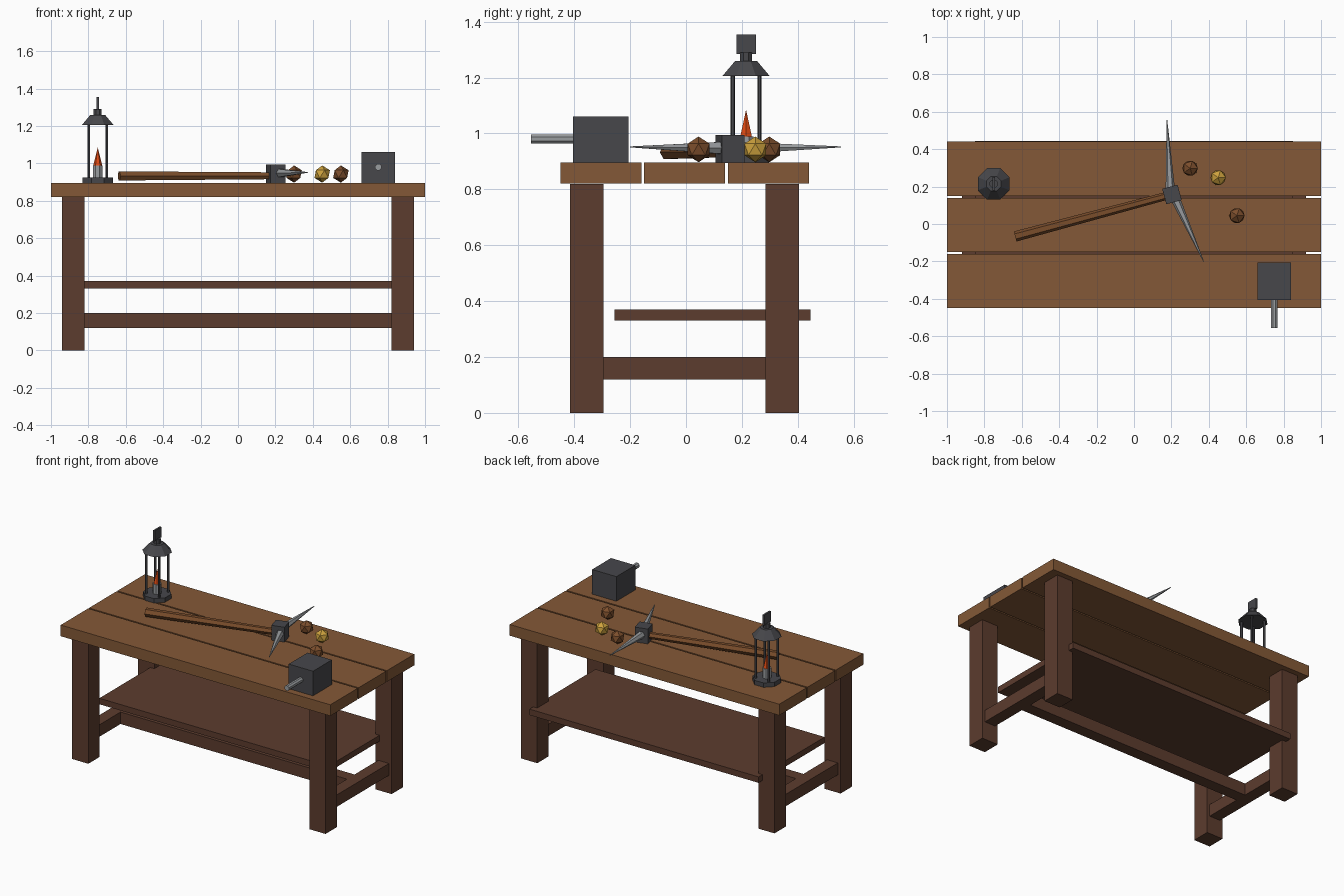
import bpy
import math
from mathutils import Vector

if "Cube" in bpy.data.objects:
    bpy.data.objects.remove(bpy.data.objects["Cube"], do_unlink=True)


def material(name, hex_code):
    m = bpy.data.materials.new(name)
    srgb = [int(hex_code[i:i + 2], 16) / 255 for i in (0, 2, 4)]
    color = [((c + 0.055) / 1.055) ** 2.4 for c in srgb] + [1.0]
    m.diffuse_color = color
    m.use_nodes = True
    m.node_tree.nodes["Principled BSDF"].inputs["Base Color"].default_value = color
    return m


plank_wood = material("plank wood", "845937")
frame_wood = material("dark frame wood", "5C3C2E")
handle_wood = material("handle wood", "7A4D2B")
iron = material("dark iron", "47474B")
steel = material("pale steel", "9A9DA0")
copper = material("copper ore", "7C4E2C")
gold = material("gold ore", "CDA23E")
fire = material("flame orange", "E04A12")


def finish(name, mat):
    obj = bpy.context.object
    obj.name = name
    obj.data.materials.append(mat)
    return obj


def box(name, center, size, mat, turn=0):
    bpy.ops.mesh.primitive_cube_add(size=1, location=center, rotation=(0, 0, turn))
    obj = finish(name, mat)
    obj.scale = size
    return obj


def rod(name, start, end, r1, r2, sides, mat, spin=0):
    """Tapered prism running from start to end."""
    a, b = Vector(start), Vector(end)
    bpy.ops.mesh.primitive_cone_add(vertices=sides, radius1=r1, radius2=r2,
                                    depth=(b - a).length, location=(a + b) / 2)
    obj = finish(name, mat)
    obj.rotation_mode = 'QUATERNION'
    turn = (b - a).to_track_quat('Z', 'Y')
    obj.rotation_quaternion = turn @ Vector((0, 0, 1)).to_track_quat('Z', 'Y')
    # spin the cross-section about its own axis
    for v in obj.data.vertices:
        x, y, z = v.co
        v.co = (x * math.cos(spin) - y * math.sin(spin),
                x * math.sin(spin) + y * math.cos(spin), z)
    return obj


# Table: three planks, legs, stretchers and a shelf
MID = -0.005
TOP = 0.895
for i, label in enumerate(("front", "middle", "back")):
    box(label + "_plank", (0, MID + (i - 1) * 0.3, 0.858), (2, 0.29, 0.075), plank_wood)
for sx, side in ((-1, "right"), (1, "left")):
    for sy, end in ((-1, "front"), (1, "back")):
        box(f"{end}_{side}_leg", (sx * 0.88, MID + sy * 0.35, 0.41),
            (0.12, 0.12, 0.82), frame_wood)
    box(side + "_stretcher", (sx * 0.88, MID, 0.16), (0.08, 0.6, 0.08), frame_wood)
box("long_stretcher", (0, MID, 0.16), (1.69, 0.08, 0.08), frame_wood)
box("lower_shelf", (0, 0.095, 0.35), (1.7, 0.7, 0.04), frame_wood)

# Vise block with its steel bar
box("vise_block", (0.75, -0.305, 0.978), (0.18, 0.2, 0.165), iron)
rod("vise_bar", (0.75, -0.38, 0.98), (0.75, -0.555, 0.98), 0.018, 0.018, 8, steel,
    math.pi / 8)

# Pickaxe
TURN = math.radians(15)
head = Vector((0.203, 0.158, 0.945))
butt = head - Vector((math.cos(TURN), math.sin(TURN), 0)) * 0.868
butt.z = 0.933
rod("pick_handle", butt, (head.x, head.y, 0.934), 0.028, 0.021, 6, handle_wood, math.pi / 6)
box("pick_head", head, (0.085, 0.085, 0.1), iron, TURN)
rod("back_pick_spike", (0.195, 0.17, 0.948), (0.176, 0.555, 0.952), 0.026, 0.002, 6, steel,
    math.pi / 6)
rod("front_pick_spike", (0.217, 0.145, 0.948), (0.372, -0.2, 0.952), 0.026, 0.002, 6, steel,
    math.pi / 6)

# Ore nuggets
for name, x, y, mat in (("back_copper_nugget", 0.3, 0.298, copper),
                        ("gold_nugget", 0.45, 0.248, gold),
                        ("front_copper_nugget", 0.55, 0.045, copper)):
    bpy.ops.mesh.primitive_ico_sphere_add(subdivisions=1, radius=0.046,
                                          location=(x, y, 0.943))
    finish(name, mat)

# Lantern
LX, LY = -0.75, 0.215


def lantern_ring(name, z1, z2, r1, r2, sides, mat):
    rod(name, (LX, LY, z1), (LX, LY, z2), r1, r2, sides, mat, math.pi / sides)


lantern_ring("lantern_base", TOP, 0.925, 0.088, 0.088, 8, iron)
lantern_ring("lantern_candle", 0.925, 0.99, 0.028, 0.028, 8, steel)
lantern_ring("lantern_flame", 0.985, 1.085, 0.025, 0, 6, fire)
lantern_ring("lantern_roof", 1.205, 1.26, 0.092, 0.042, 8, iron)
lantern_ring("lantern_neck", 1.26, 1.29, 0.023, 0.023, 8, iron)
box("lantern_handle", (LX, LY, 1.32), (0.013, 0.07, 0.07), iron)
for sx in (-1, 1):
    for sy in (-1, 1):
        x, y = LX + sx * 0.048, LY + sy * 0.048
        rod("lantern_post", (x, y, 0.92), (x, y, 1.21), 0.008, 0.008, 6, iron)
